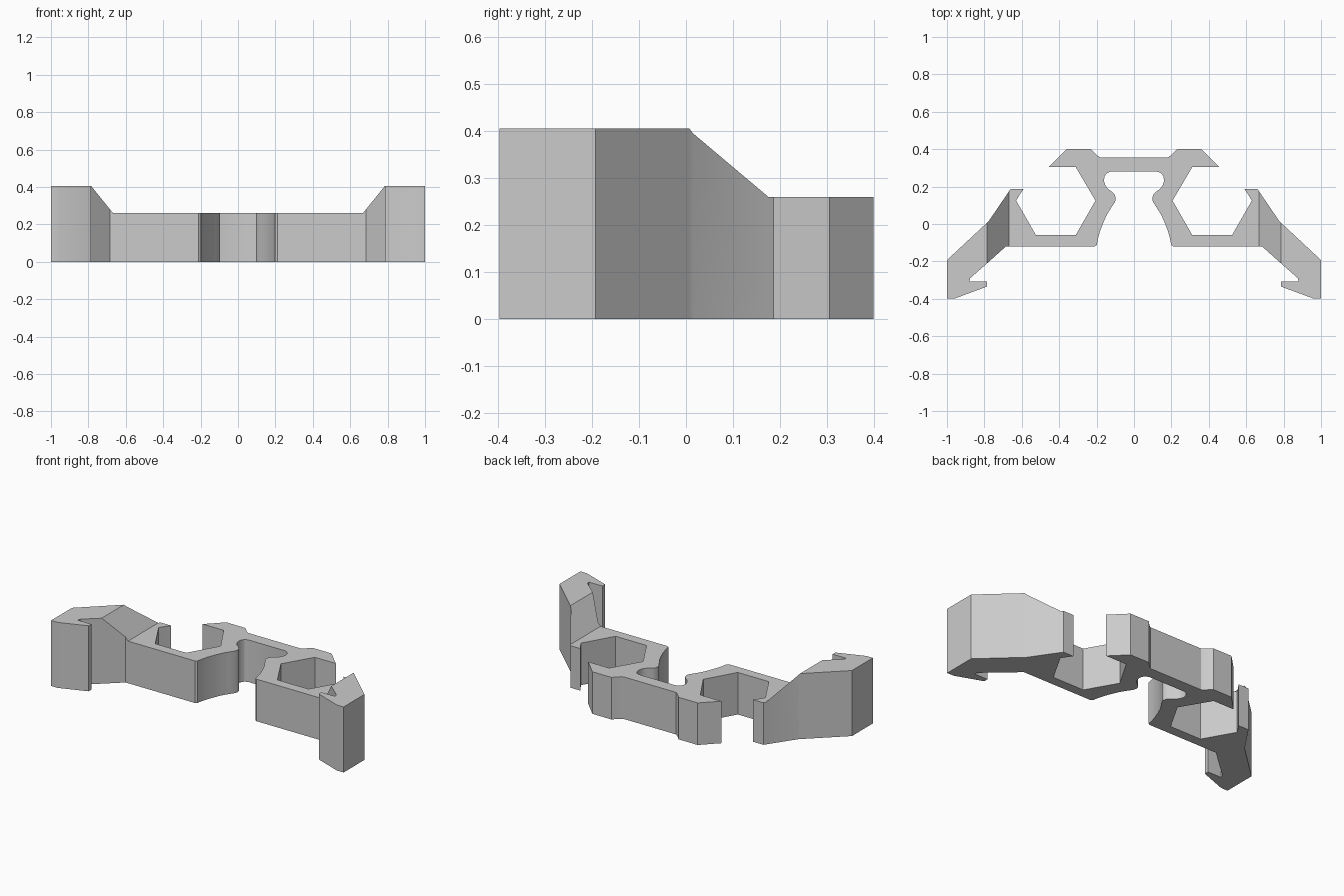
import bpy, bmesh, math

if "Cube" in bpy.data.objects:
    bpy.data.objects.remove(bpy.data.objects["Cube"])

LOW, HIGH = 0.26, 0.405          # height of the middle and of the arms
RAMP_IN, RAMP_OUT = 0.668, 0.785  # ramp between them, by distance from centre

# Right half of the plan outline, from the back middle round to the front middle
hook = [(0.18, 0.355), (0.195, 0.365), (0.23, 0.40), (0.36, 0.40), (0.455, 0.305)]
hex_socket = [(0.312, 0.305), (0.206, 0.125), (0.312, -0.06), (0.524, -0.06), (0.63, 0.125)]
arm = [(0.612, 0.155), (0.59, 0.187), (0.66, 0.187), (0.777, 0.015), (1.0, -0.193),
       (1.0, -0.397), (0.955, -0.397), (0.787, -0.335), (0.787, -0.308), (0.88, -0.308),
       (0.876, -0.29), (0.785, -0.21), (0.685, -0.12)]
neck = [(0.21, -0.12), (0.199, -0.112), (0.193, -0.08), (0.182, -0.04), (0.165, 0.005),
        (0.145, 0.05), (0.12, 0.09), (0.103, 0.115), (0.097, 0.135), (0.102, 0.155),
        (0.115, 0.17), (0.14, 0.188), (0.154, 0.208), (0.161, 0.232), (0.157, 0.255),
        (0.145, 0.272), (0.125, 0.28)]
half = hook + hex_socket + arm + neck
outline = half + [(-x, y) for x, y in reversed(half)]

bm = bmesh.new()
bm.faces.new([bm.verts.new((x, y, 0)) for x, y in outline])

# Cut the plan where the ramps start and end
for x in (-RAMP_OUT, -RAMP_IN, RAMP_IN, RAMP_OUT):
    bmesh.ops.bisect_plane(bm, geom=bm.verts[:] + bm.edges[:] + bm.faces[:],
                           plane_co=(x, 0, 0), plane_no=(1, 0, 0))

# Raise the top, with its height set by the distance from the centre
top = bmesh.ops.extrude_face_region(bm, geom=bm.faces[:])["geom"]
for v in top:
    if isinstance(v, bmesh.types.BMVert):
        t = (abs(v.co.x) - RAMP_IN) / (RAMP_OUT - RAMP_IN)
        v.co.z = LOW + (HIGH - LOW) * min(1, max(0, t))
bmesh.ops.recalc_face_normals(bm, faces=bm.faces[:])

mesh = bpy.data.meshes.new("clip_bracket")
bm.to_mesh(mesh)
bm.free()
bracket = bpy.data.objects.new("clip_bracket", mesh)
bpy.context.collection.objects.link(bracket)

grey = bpy.data.materials.new("light_grey")
grey.diffuse_color = (0.6, 0.6, 0.6, 1)
grey.use_nodes = True
grey.node_tree.nodes["Principled BSDF"].inputs["Base Color"].default_value = grey.diffuse_color
mesh.materials.append(grey)

# Smooth the curved neck and keep the corners sharp
bpy.context.view_layer.objects.active = bracket
bracket.select_set(True)
bpy.ops.object.shade_smooth_by_angle(angle=math.radians(30))
